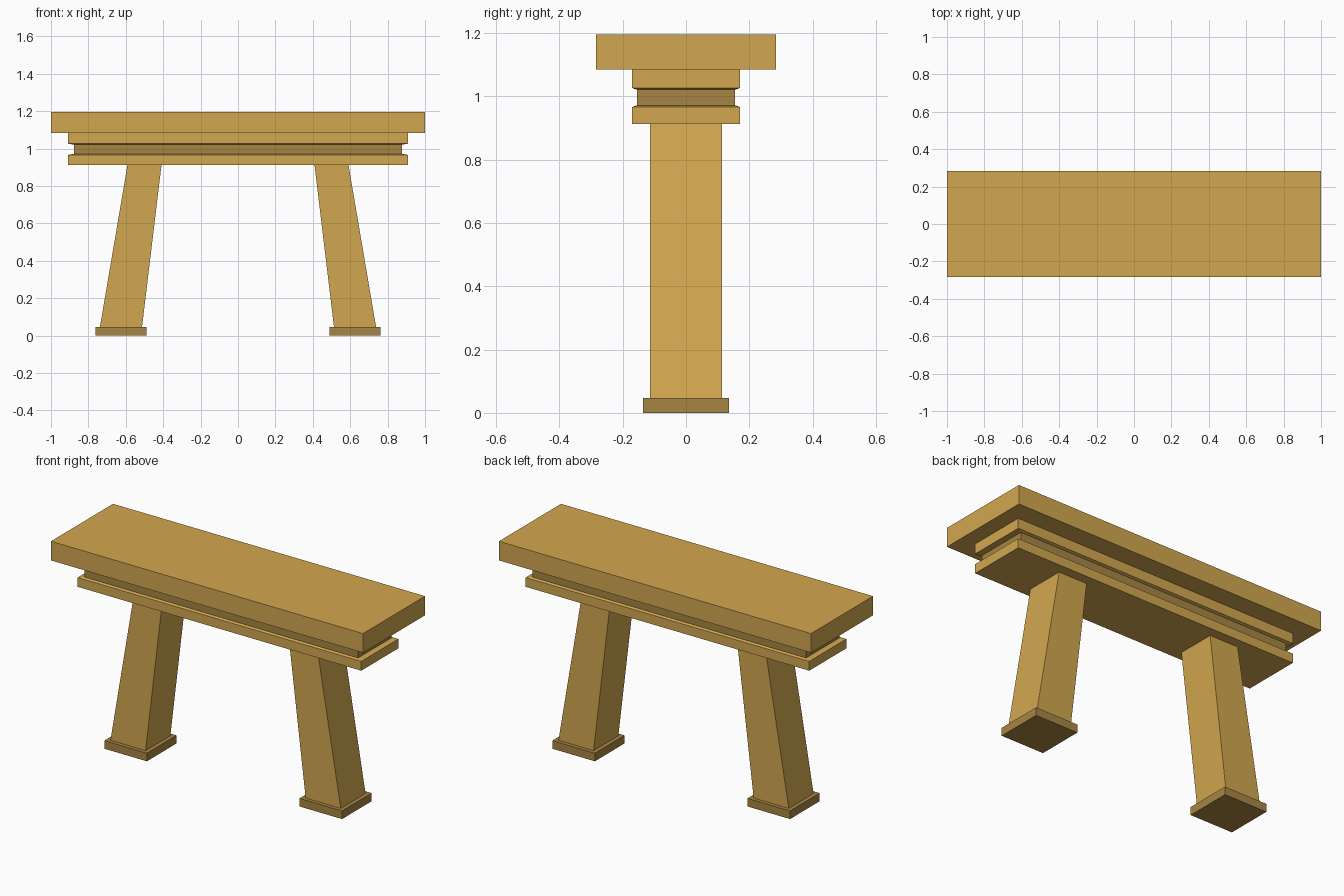
import bpy
import bmesh

default = bpy.data.objects.get("Cube")
if default:
    bpy.data.objects.remove(default, do_unlink=True)


def material(name, color):
    mat = bpy.data.materials.new(name)
    mat.use_nodes = True
    mat.diffuse_color = color
    bsdf = next(n for n in mat.node_tree.nodes if n.type == 'BSDF_PRINCIPLED')
    bsdf.inputs["Base Color"].default_value = color
    bsdf.inputs["Roughness"].default_value = 0.8
    return mat


gold = material("golden wood", (0.65, 0.39, 0.08, 1))
brown = material("dark wood", (0.39, 0.235, 0.056, 1))


def stack(name, levels, mat):
    """Loft rectangles given as (x_min, x_max, half_depth, z), bottom to top."""
    bm = bmesh.new()
    rings = [[bm.verts.new(p) for p in
              ((a, -d, z), (b, -d, z), (b, d, z), (a, d, z))]
             for a, b, d, z in levels]
    bm.faces.new(rings[0][::-1])
    bm.faces.new(rings[-1])
    for low, high in zip(rings, rings[1:]):
        for i in range(4):
            j = (i + 1) % 4
            bm.faces.new((low[i], low[j], high[j], high[i]))
    bmesh.ops.recalc_face_normals(bm, faces=bm.faces)
    mesh = bpy.data.meshes.new(name)
    bm.to_mesh(mesh)
    bm.free()
    mesh.materials.append(mat)
    obj = bpy.data.objects.new(name, mesh)
    bpy.context.scene.collection.objects.link(obj)
    return obj


def centred(name, mat, *levels):
    return stack(name, [(-w, w, d, z) for w, d, z in levels], mat)


# Top slab and the stepped moulding under it
centred("top_slab", gold, (1, 0.284, 1.084), (1, 0.284, 1.195))
centred("upper_moulding", gold,
        (0.88, 0.157, 1.021), (0.909, 0.17, 1.026), (0.909, 0.17, 1.084))
centred("recessed_band", brown, (0.877, 0.154, 0.967), (0.877, 0.154, 1.025))
centred("lower_moulding", gold,
        (0.909, 0.17, 0.912), (0.909, 0.17, 0.966), (0.88, 0.157, 0.971))

# Splayed tapering legs on flat feet, mirrored left and right
for side, s in (("left", 1), ("right", -1)):
    def span(inner, outer):
        return sorted((s * inner, s * outer))

    stack(side + "_leg", [(*span(0.513, 0.738), 0.1135, 0.047),
                          (*span(0.409, 0.591), 0.1135, 0.912)], gold)
    stack(side + "_foot", [(*span(0.489, 0.762), 0.1355, z)
                           for z in (0, 0.047)], brown)
